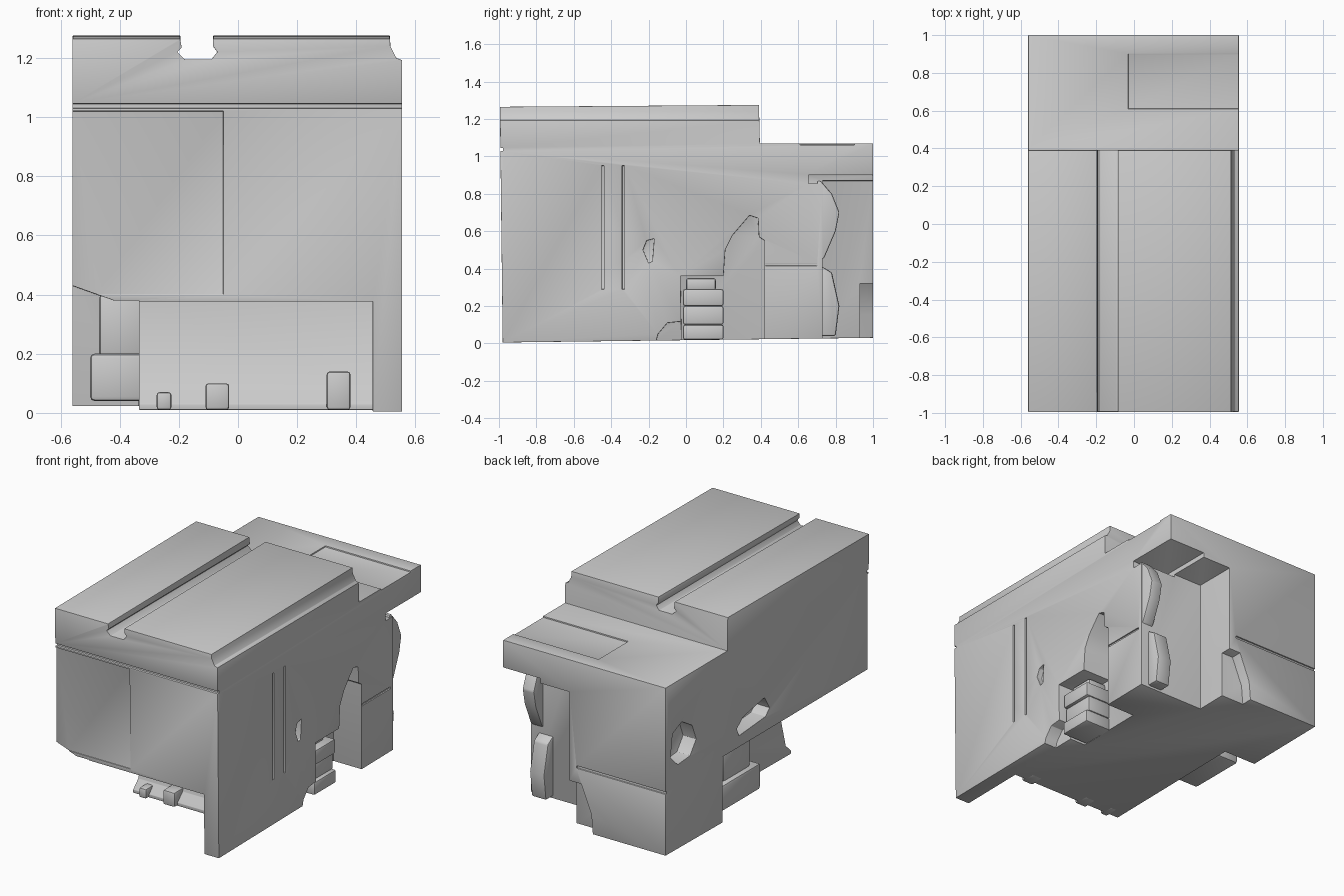
import bpy, bmesh
from mathutils import Vector

if "Cube" in bpy.data.objects:
    bpy.data.objects.remove(bpy.data.objects["Cube"])


def prism(name, pts, axis, a, b):
    """Extrude a 2D outline along an axis: x -> (y, z), y -> (x, z), z -> (x, y)."""
    place = {"x": lambda p, t: (t, p[0], p[1]),
             "y": lambda p, t: (p[0], t, p[1]),
             "z": lambda p, t: (p[0], p[1], t)}[axis]
    bm = bmesh.new()
    lo = [bm.verts.new(place(p, a)) for p in pts]
    hi = [bm.verts.new(place(p, b)) for p in pts]
    n = len(pts)
    bm.faces.new(lo)
    bm.faces.new(hi)
    for i in range(n):
        bm.faces.new((lo[i], lo[(i + 1) % n], hi[(i + 1) % n], hi[i]))
    bmesh.ops.recalc_face_normals(bm, faces=bm.faces)
    mesh = bpy.data.meshes.new(name)
    bm.to_mesh(mesh)
    bm.free()
    obj = bpy.data.objects.new(name, mesh)
    bpy.context.collection.objects.link(obj)
    return obj


def box(name, x0, x1, y0, y1, z0, z1):
    return prism(name, [(x0, y0), (x1, y0), (x1, y1), (x0, y1)], "z", z0, z1)


def apply_all(obj):
    bpy.ops.object.select_all(action="DESELECT")
    bpy.context.view_layer.objects.active = obj
    obj.select_set(True)
    for m in list(obj.modifiers):
        bpy.ops.object.modifier_apply(modifier=m.name)


def cut(obj, cutter):
    m = obj.modifiers.new("cut", "BOOLEAN")
    m.operation, m.object, m.solver = "DIFFERENCE", cutter, "EXACT"
    cutter.hide_render = True
    apply_all(obj)
    bpy.data.objects.remove(cutter)


def soften(obj, width):
    m = obj.modifiers.new("bevel", "BEVEL")
    m.width, m.segments, m.limit_method = width, 2, "ANGLE"
    apply_all(obj)
    bpy.ops.object.shade_smooth_by_angle()


# Main shell: side outline with the lower rear deck
body = prism("body", [(-0.98, 0.005), (1.0, 0.03), (1.0, 1.07), (0.395, 1.07),
                      (0.39, 1.275), (-0.995, 1.265)], "x", -0.56, 0.555)

# Slot along the roof, wider at its floor
cut(body, prism("slot_cut", [(-0.195, 1.4), (-0.195, 1.26), (-0.19, 1.235), (-0.205, 1.22),
                             (-0.18, 1.195), (-0.09, 1.195), (-0.07, 1.22), (-0.085, 1.24),
                             (-0.08, 1.4)], "y", -1.2, 0.8))
# Slanted right shoulder of the roof
cut(body, prism("shoulder_cut", [(0.51, 1.4), (0.515, 1.24), (0.535, 1.2), (0.56, 1.19),
                                 (0.7, 1.19), (0.7, 1.4)], "y", -1.2, 0.8))
# Front opening below the face, with a leaning back wall
cut(body, prism("front_opening_cut", [(-1.2, -0.2), (-0.55, -0.2), (-0.55, 0.03), (-0.5, 0.08),
                                      (-0.42, 0.38), (-1.2, 0.375)], "x", -0.35, 0.455))
# Front left lower corner, open back to the rear block
cut(body, prism("left_opening_cut", [(-0.7, -0.2), (-0.335, -0.2), (-0.335, 0.38),
                                     (-0.42, 0.38), (-0.56, 0.43), (-0.7, 0.44)],
                "y", -1.2, 0.44))
# Right side pockets
cut(body, prism("right_pocket_cut", [(-0.02, -0.2), (0.42, -0.2), (0.42, 0.55), (0.39, 0.57),
                                     (0.385, 0.67), (0.34, 0.685), (0.25, 0.58),
                                     (0.21, 0.5), (0.2, 0.36), (-0.03, 0.36)],
                "x", 0.36, 0.8))
cut(body, prism("right_chip_cut", [(-0.21, -0.2), (0.0, -0.2), (0.0, 0.12), (-0.1, 0.11),
                                   (-0.15, 0.05)], "x", 0.47, 0.8))
cut(body, prism("right_dent_cut", [(-0.2, 0.43), (-0.18, 0.44), (-0.17, 0.56), (-0.21, 0.55),
                                   (-0.23, 0.5)], "x", 0.52, 0.8))
# Rear right corner recess under the deck
cut(body, box("rear_corner_cut", 0.1, 0.8, 0.73, 1.2, -0.2, 0.87))
cut(body, box("rear_ledge_cut", 0.3, 0.8, 0.655, 1.2, 0.855, 0.9))
cut(body, prism("rear_chip_cut", [(-0.08, -0.2), (0.2, -0.2), (0.2, 0.32), (0.02, 0.32),
                                  (-0.05, 0.15)], "y", 0.93, 1.2))
# Left side pockets
cut(body, prism("left_slot_cut", [(-0.02, 0.56), (0.02, 0.52), (0.28, 0.5), (0.3, 0.55),
                                  (0.24, 0.6), (0.03, 0.64)], "x", -0.8, -0.46))
cut(body, prism("left_dent_cut", [(0.7, 0.64), (0.76, 0.56), (0.88, 0.55), (0.95, 0.62),
                                  (0.93, 0.76), (0.84, 0.8), (0.74, 0.74)], "x", -0.8, -0.47))
# Shallow panel lines: front, right side, rear and deck
cut(body, box("front_seam_cut", -0.8, 0.8, -1.2, -0.978, 1.03, 1.045))
cut(body, box("front_panel_cut", -0.8, -0.05, -1.2, -0.98, 0.40, 1.02))
for y in (-0.445, -0.335):
    cut(body, box("side_seam_cut", 0.545, 0.8, y - 0.006, y + 0.006, 0.29, 0.95))
cut(body, box("side_step_cut", 0.547, 0.8, 0.425, 0.7, 0.415, 0.427))
cut(body, box("rear_seam_cut", -0.8, 0.05, 0.992, 1.2, 0.41, 0.425))
cut(body, box("deck_panel_cut", -0.03, 0.8, 0.61, 0.9, 1.062, 1.2))
soften(body, 0.008)

# Stepped block inside the right pocket
for i, (z0, z1, x1) in enumerate([(0.02, 0.1, 0.535), (0.1, 0.2, 0.515), (0.2, 0.29, 0.53)]):
    soften(box(f"right_step_{i + 1}", 0.34, x1, -0.015, 0.2, z0, z1), 0.01)
soften(box("right_step_top_pad", 0.34, 0.48, 0.0, 0.16, 0.28, 0.35), 0.015)

# Block hanging in the left opening
soften(box("left_hanging_block", -0.5, -0.32, -0.02, 0.36, 0.04, 0.2), 0.015)
soften(box("left_block_neck", -0.47, -0.32, 0.04, 0.3, 0.19, 0.4), 0.015)

# Curved flap and lumps in the rear corner recess
soften(prism("rear_corner_flap", [(0.7, 0.42), (0.74, 0.46), (0.8, 0.6), (0.82, 0.7),
                                  (0.78, 0.8), (0.72, 0.87), (0.7, 0.87)],
             "x", 0.47, 0.55), 0.008)
soften(prism("rear_corner_foot", [(0.7, 0.04), (0.8, 0.04), (0.82, 0.2), (0.78, 0.38),
                                  (0.73, 0.41), (0.7, 0.41)], "x", 0.4, 0.5), 0.01)

# Small fittings along the front lip
for i, (x, w, h) in enumerate([(-0.25, 0.05, 0.07), (-0.07, 0.08, 0.1), (0.34, 0.08, 0.14)]):
    soften(box(f"front_lip_fitting_{i + 1}", x - w / 2, x + w / 2, -0.58, -0.48, 0.01, h), 0.01)
